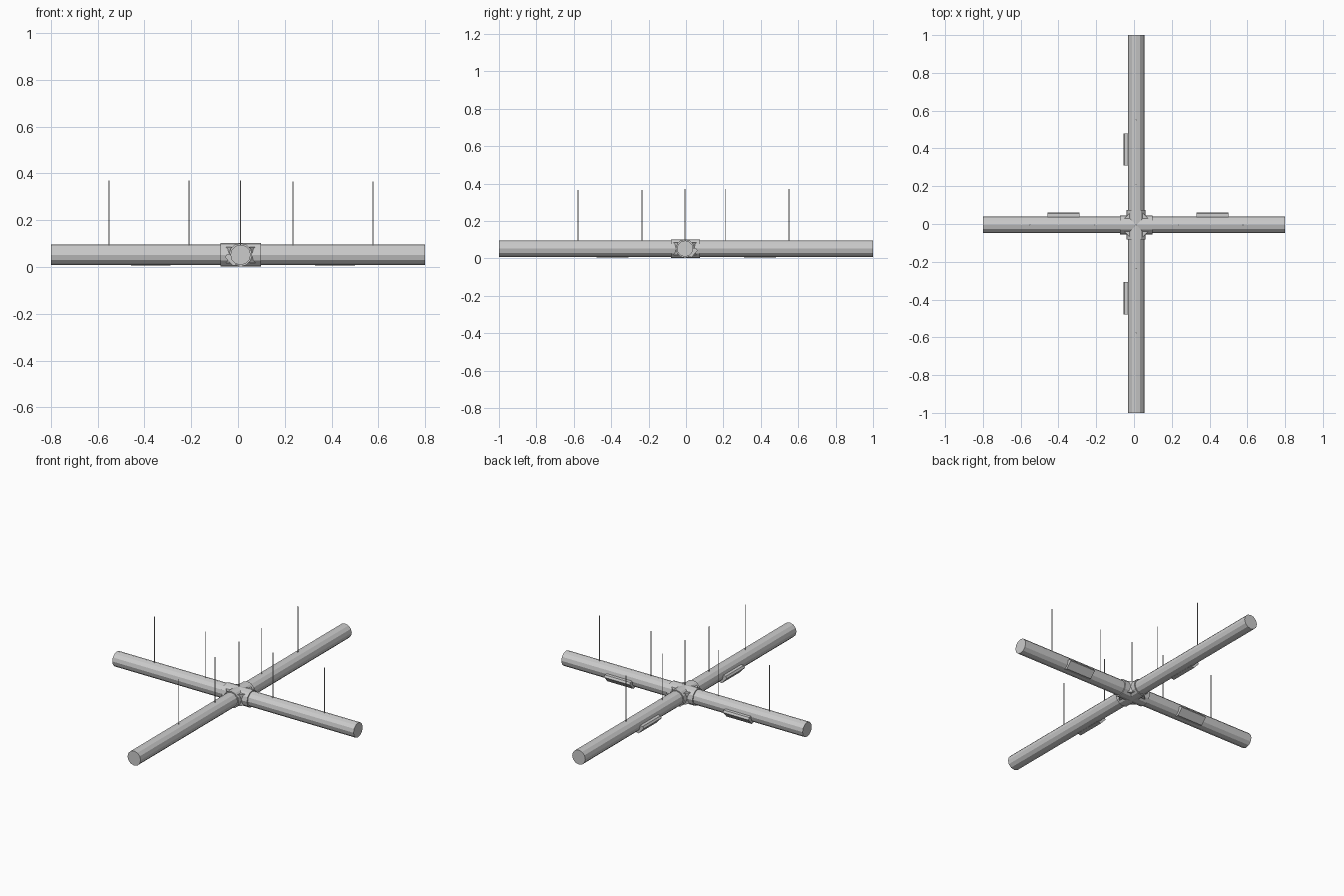
import bpy, bmesh, math
from mathutils import Matrix, Vector

if "Cube" in bpy.data.objects:
    bpy.data.objects.remove(bpy.data.objects["Cube"])

CX, CY, CZ = 0.011, -0.005, 0.052      # axis crossing point


def prism(name, profile, start, end, axis):
    """Extrude a 2D profile (across, up) along the x or y axis, or (x, y) along z."""
    bm = bmesh.new()

    def place(a, b, t):
        return {'x': (t, a, b), 'y': (a, t, b), 'z': (a, b, t)}[axis]
    rings = [[bm.verts.new(place(a, b, t)) for a, b in profile] for t in (start, end)]
    n = len(profile)
    bm.faces.new(rings[0])
    bm.faces.new(rings[1])
    for i in range(n):
        j = (i + 1) % n
        bm.faces.new((rings[0][i], rings[0][j], rings[1][j], rings[1][i]))
    bmesh.ops.recalc_face_normals(bm, faces=bm.faces)
    mesh = bpy.data.meshes.new(name)
    bm.to_mesh(mesh)
    bm.free()
    ob = bpy.data.objects.new(name, mesh)
    bpy.context.collection.objects.link(ob)
    return ob


def circle(cx, cy, r, sides, turn=0.0):
    return [(cx + r * math.cos(turn + math.tau * i / sides),
             cy + r * math.sin(turn + math.tau * i / sides)) for i in range(sides)]


# crossing pipes
prism("pipe_x", circle(CY, CZ, 0.0435, 12), -0.8, 0.8, 'x')
prism("pipe_y", circle(CX, CZ, 0.0435, 12), -1.0, 1.0, 'y')

# cross fitting with a filled centre
prism("fitting_x", circle(CY, CZ, 0.05, 12), CX - 0.085, CX + 0.087, 'x')
prism("fitting_y", circle(CX, CZ, 0.05, 12), CY - 0.076, CY + 0.08, 'y')
prism("fitting_core", circle(CX, CY, 0.075, 8, math.pi / 8), CZ - 0.034, CZ + 0.034, 'z')

# pads on the lower outer side of each pipe
pad = [(0.036, 0.004), (0.060, 0.002), (0.067, -0.010), (0.034, -0.046), (0.012, -0.042)]
for a, b in ((-0.457, -0.288), (0.33, 0.50)):
    prism("pad_x", [(CY + u, CZ + v) for u, v in pad], a, b, 'x')
for a, b in ((-0.478, -0.307), (0.31, 0.48)):
    prism("pad_y", [(CX - u, CZ + v) for u, v in pad], a, b, 'y')

# upright needles along both pipes and at the centre
needles = [(x, CY, h) for x, h in ((-0.551, 0.37), (-0.21, 0.37), (0.235, 0.365), (0.577, 0.365))]
needles += [(CX, y, h) for y, h in ((-0.577, 0.365), (-0.235, 0.365), (0.21, 0.37), (0.551, 0.37))]
needles.append((CX, CY, 0.37))
for x, y, h in needles:
    prism("needle", circle(x, y, 0.0025, 6), CZ + 0.03, h, 'z')
